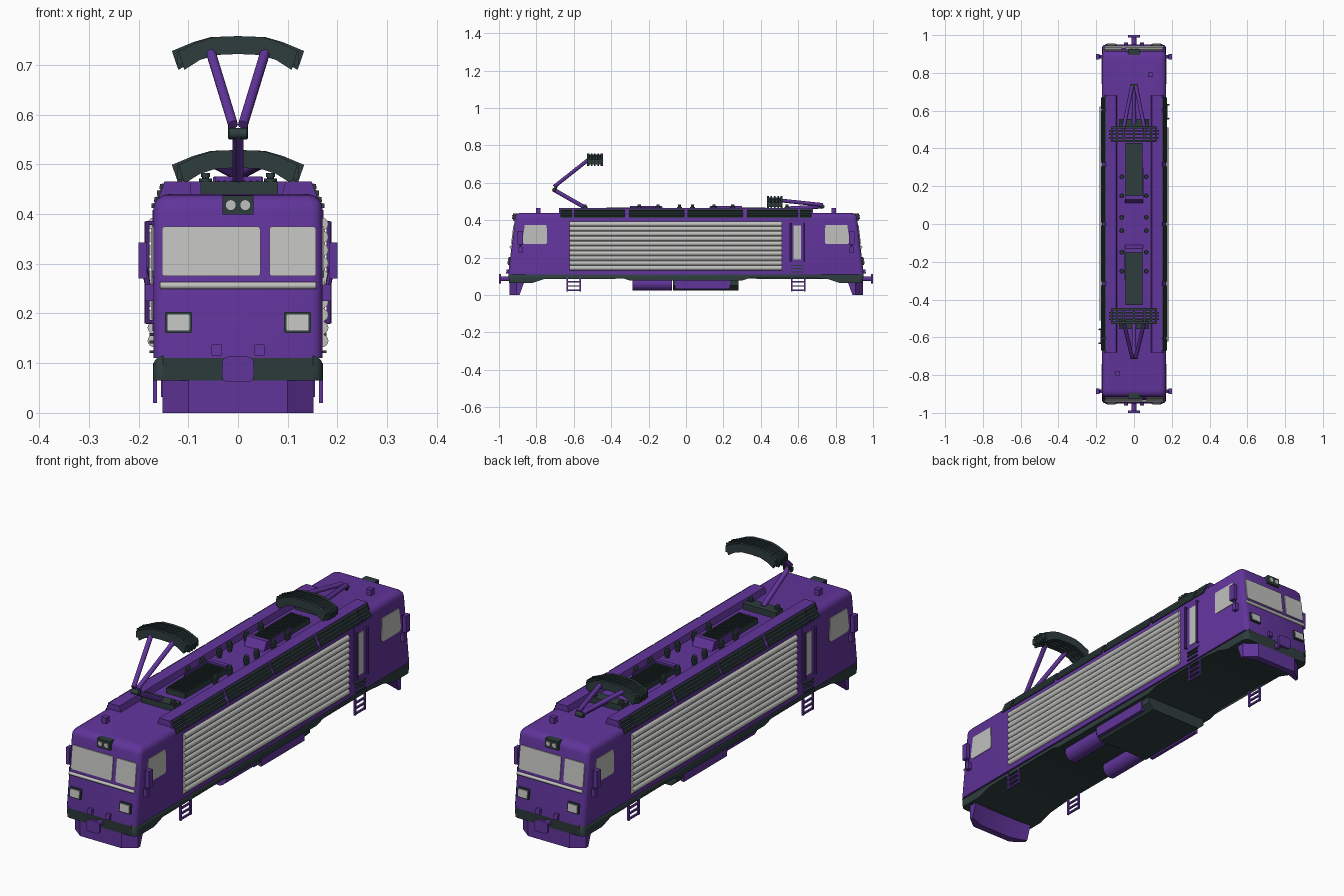
import bpy, bmesh, math
from mathutils import Vector

if "Cube" in bpy.data.objects:
    bpy.data.objects.remove(bpy.data.objects["Cube"])


def material(name, rgb):
    m = bpy.data.materials.new(name)
    m.diffuse_color = (*rgb, 1)
    m.use_nodes = True
    m.node_tree.nodes["Principled BSDF"].inputs["Base Color"].default_value = m.diffuse_color
    return m


PURPLE = material("purple paint", (0.12, 0.035, 0.33))
DARK = material("dark grey", (0.028, 0.047, 0.048))
LIGHT = material("light grey", (0.53, 0.53, 0.52))


def finish(name, bm, mat):
    bmesh.ops.recalc_face_normals(bm, faces=bm.faces)
    me = bpy.data.meshes.new(name)
    bm.to_mesh(me)
    bm.free()
    me.materials.append(mat)
    me.shade_smooth()
    me.set_sharp_from_angle(angle=math.radians(32))
    ob = bpy.data.objects.new(name, me)
    bpy.context.collection.objects.link(ob)
    return ob


def loft(name, rings, mat):
    bm = bmesh.new()
    loops = [[bm.verts.new(p) for p in r] for r in rings]
    n = len(loops[0])
    for a, b in zip(loops, loops[1:]):
        for i in range(n):
            bm.faces.new((a[i], a[(i + 1) % n], b[(i + 1) % n], b[i]))
    bm.faces.new(loops[0])
    bm.faces.new(loops[-1])
    return finish(name, bm, mat)


def prism(name, pts, lo, hi, axis, mat, shape=lambda p: p):
    place = {'x': lambda a, b, t: (t, a, b), 'y': lambda a, b, t: (a, t, b),
             'z': lambda a, b, t: (a, b, t)}[axis]
    return loft(name, [[shape(place(a, b, t)) for a, b in pts] for t in (lo, hi)], mat)


def box(name, x0, x1, y0, y1, z0, z1, mat):
    return prism(name, [(x0, y0), (x1, y0), (x1, y1), (x0, y1)], z0, z1, 'z', mat)


def tube(name, p, q, r, mat, seg=12):
    p, q = Vector(p), Vector(q)
    rot = (q - p).to_track_quat('Z', 'Y')
    ring = [rot @ Vector((r * math.cos(i * math.tau / seg), r * math.sin(i * math.tau / seg), 0))
            for i in range(seg)]
    return loft(name, [[c + v for v in ring] for c in (p, q)], mat)


def turned(ob):
    """Same part at the other end, turned half a circle."""
    o = bpy.data.objects.new("rear_" + ob.name, ob.data)
    o.rotation_euler.z = math.pi
    bpy.context.collection.objects.link(o)
    return o


def round_rect(x0, x1, y0, y1, r, n=3):
    pts = []
    for k, (cx, cy) in enumerate([(x1 - r, y1 - r), (x0 + r, y1 - r), (x0 + r, y0 + r), (x1 - r, y0 + r)]):
        for i in range(n + 1):
            a = (k + i / n) * math.pi / 2
            pts.append((cx + r * math.cos(a), cy + r * math.sin(a)))
    return pts


def on_front(p):
    """Push a plate onto the sloping cab front."""
    return (p[0], p[1] - 0.95 + 0.119 * (p[2] - 0.115), p[2])


def front_plate(name, x0, x1, z0, z1, mat, out=0.004, r=0.006):
    turned(prism(name, round_rect(x0, x1, z0, z1, r), -out, 0.008, 'y', mat, on_front))


# Main body shell with rounded corners and roof edge
levels = [(.11, .17, .95, .022), (.115, .17, .95, .022), (.41, .17, .915, .022), (.422, .168, .912, .022),
          (.432, .161, .904, .022), (.438, .151, .893, .022), (.44, .14, .88, .022)]
loft("body_shell", [[(x, y, z) for x, y in round_rect(-w, w, -l, l, r)] for z, w, l, r in levels], PURPLE)

# Dark underframe band, deeper beneath the cabs
half = [(.95, .115), (.945, .065), (.82, .065), (.76, .085), (.62, .097), (.36, .097), (.30, .078)]
frame = prism("underframe", half + [(-y, z) for y, z in reversed(half)], -.1705, .1705, 'x', DARK)
bm = bmesh.new()
bm.from_mesh(frame.data)
corners = [e for e in bm.edges if all(abs(v.co.y) > .93 for v in e.verts)
           and abs(e.verts[0].co.x - e.verts[1].co.x) < .01]
bmesh.ops.bevel(bm, geom=corners, offset=.02, segments=3, affect='EDGES', profile=.5)
bm.to_mesh(frame.data)
bm.free()

# Equipment case and tanks below the floor
loft("equipment_case", [[(x * w, y, z) for x, y in ((-1, -.07), (1, -.07), (1, .28), (-1, .28))]
                        for z, w in ((.025, .125), (.05, .152), (.1, .152))], DARK)
for s in (-1, 1):
    prism("case_panel", [(-.06, .032), (.235, .032), (.235, .1), (-.06, .1)],
          min(s * .14, s * .155), max(s * .14, s * .155), 'x', PURPLE)
    tube("tank", (s * .105, -.285, .062), (s * .105, -.075, .062), .038, PURPLE, 24)

# Track plough and coupler
outline = [(-.152, -.905), (-.1, -.945), (.1, -.945), (.152, -.905)]
turned(loft("plough", [[(x, y, 0) for x, y in outline] + [(.152, -.89, 0), (.08, -.915, 0), (-.08, -.915, 0), (-.152, -.89, 0)],
                       [(x, y, .07) for x, y in outline] + [(.152, -.865, .07), (.08, -.87, .07), (-.08, -.87, .07), (-.152, -.865, .07)]], PURPLE))
turned(tube("coupler_shaft", (0, -.93, .087), (0, -.99, .087), .013, PURPLE))
turned(prism("coupler_plate", round_rect(-.032, .032, .062, .113, .012), -1, -.988, 'y', PURPLE))

# Cab front: windscreens, trim strip, lamps
front_plate("large_windscreen", -.153, .045, .275, .375, LIGHT)
front_plate("small_windscreen", .063, .157, .275, .375, LIGHT)
turned(tube("front_trim", (-.157, -.936, .256), (.157, -.936, .256), .007, LIGHT))
for s in (-1, 1):
    front_plate("lamp_frame", s * .12 - .027, s * .12 + .027, .161, .203, DARK, .008, .002)
    front_plate("lamp_glass", s * .12 - .022, s * .12 + .022, .166, .198, LIGHT, .011, .002)
    front_plate("socket", s * .043 - .01, s * .043 + .01, .115, .138, PURPLE, .012, .002)
turned(box("top_lamp_box", -.031, .031, -.926, -.885, .399, .437, DARK))
for s in (-1, 1):
    turned(tube("top_lamp", (s * .0145, -.92, .418), (s * .0145, -.929, .418), .01, LIGHT, 16))

# Cab sides: windows, mirrors, ladders
for s in (-1, 1):
    lo, hi = sorted((s * .165, s * .173))
    turned(prism("cab_side_window", [(-.876, .285), (-.862, .375), (-.745, .375), (-.742, .28), (-.75, .272), (-.865, .272)],
                 lo, hi, 'x', LIGHT))
    a, b = sorted((s * .183, s * .2))
    turned(box("mirror", a, b, -.9, -.872, .27, .343, PURPLE))
    a, b = sorted((s * .165, s * .187))
    turned(box("mirror_bracket", a, b, -.895, -.875, .225, .258, PURPLE))
    turned(tube("mirror_arm", (s * .178, -.885, .24), (s * .19, -.885, .3), .006, PURPLE, 8))
    a, b = sorted((s * .163, s * .171))
    for y in (-.638, -.57):
        turned(box("ladder_post", a, b, y, y + .008, .02, .1, PURPLE))
    for z in (.022, .045, .068):
        turned(box("ladder_rung", a, b, -.635, -.565, z, z + .007, PURPLE))

# Ribbed side panel
turned(box("panel_back", .165, .173, -.62, .51, .135, .39, LIGHT))
for i in range(10):
    z = .145 + i * .0261
    turned(tube("side_rib", (.169, -.622, z), (.169, .512, z), .0128, LIGHT, 16))

# Side door with handrails and step
turned(box("door_recess", .165, .172, .553, .638, .165, .408, PURPLE))
turned(box("door_window", .165, .175, .575, .615, .19, .372, LIGHT))
for y in (.558, .632):
    turned(tube("door_handrail", (.183, y, .18), (.183, y, .385), .005, PURPLE, 8))
    for z in (.183, .382):
        turned(tube("handrail_foot", (.165, y, z), (.185, y, z), .004, PURPLE, 8))
for z in (.12, .14, .155):
    turned(box("door_step", .165, .178, .562, .627, z, z + .006, DARK))

# Raised roof edges with louvre strips
for s in (-1, 1):
    prism("roof_edge", [(s * x, z) for x, z in ((.17, .405), (.148, .465), (.096, .465), (.086, .43), (.12, .42))],
          -.68, .68, 'y', PURPLE)
    teeth = [(.15, .412)]
    for i in range(4):
        t = i / 4
        teeth += [(.1745 - .022 * t, .412 + .052 * t), (.1735 - .022 * t, .421 + .052 * t), (.1665 - .022 * t, .4225 + .052 * t)]
    teeth += [(.135, .462)]
    for y0, y1 in ((-.67, -.61), (-.60, -.325), (-.305, -.008), (.008, .305), (.325, .60), (.61, .67)):
        prism("louvre", [(s * x, z) for x, z in teeth], y0, y1, 'y', DARK)

# Roof grilles, insulators, aerials
turned(box("roof_grille", -.046, .046, -.43, -.145, .43, .462, DARK))
for i in range(7):
    x = -.042 + i * .013
    turned(box("grille_bar", x, x + .005, -.425, -.15, .46, .468, DARK))
turned(prism("grille_end", [(-.15, .43), (-.15, .476), (-.13, .476), (-.105, .43)], -.048, .048, 'x', PURPLE))
turned(prism("grille_cap", [(-.3, .43), (-.3, .475), (-.13, .475), (-.13, .43)], -.05, -.045, 'x', PURPLE))
for s in (-1, 1):
    for y in (-.54, -.25, -.15, -.035):
        for z, r in ((.438, .009), (.452, .013), (.464, .013), (.475, .009)):
            turned(tube("insulator", (s * .065, y, z), (s * .065, y, z + .008), r, DARK, 12))
        turned(tube("insulator_core", (s * .065, y, .435), (s * .065, y, .48), .007, DARK, 8))
turned(box("aerial", -.097, -.074, -.802, -.778, .43, .466, PURPLE))


# Pantographs: one raised at the front, one folded at the rear
def pantograph(tag, base, elbow, head, yoke):
    ey, ez = elbow
    hy, hz = head
    d = 1 if hy > ey else -1
    box(tag + "_base", -.08, .08, base - .025, base + .025, .435, .466, DARK)
    tube(tag + "_lower_arm", (0, base, .462), (0, ey, ez), .011, PURPLE)
    tube(tag + "_pivot", (-.018, ey, ez), (.018, ey, ez), .011, DARK)
    for s in (-1, 1):
        tube(tag + "_yoke", (s * .014, ey, ez - .01), (s * .014, ey + d * .02, ez + yoke), .006, DARK, 8)
        tube(tag + "_upper_arm", (s * .01, ey, ez + yoke * .5), (s * .058, hy - d * .02, hz - .022), .010, PURPLE)
    top = [(0, 0), (.055, -.002), (.09, -.012), (.133, -.03)]
    low = [(.12, -.068), (.085, -.048), (.05, -.038), (0, -.036)]
    right = top + low
    full = right + [(-x, z) for x, z in reversed(right) if x > 0]
    for k in (-.036, -.018, 0, .018, .036):
        w = .006 if abs(k) > .03 else .004
        f = 1 if abs(k) < .03 else .9
        prism(tag + "_contact_bar", [(x * f, hz + z) for x, z in full], hy + k - w, hy + k + w, 'y', DARK)
    for x, z in ((0, -.02), (.055, -.022), (.09, -.032), (.118, -.045)):
        for s in ((-1, 1) if x else (1,)):
            box(tag + "_cross_bar", s * x - .005, s * x + .005, hy - .038, hy + .038, hz + z - .014, hz + z + .014, DARK)


pantograph("raised_pantograph", -.53, (-.705, .562), (-.487, .758), .035)
pantograph("folded_pantograph", .53, (.73, .474), (.475, .529), .016)
